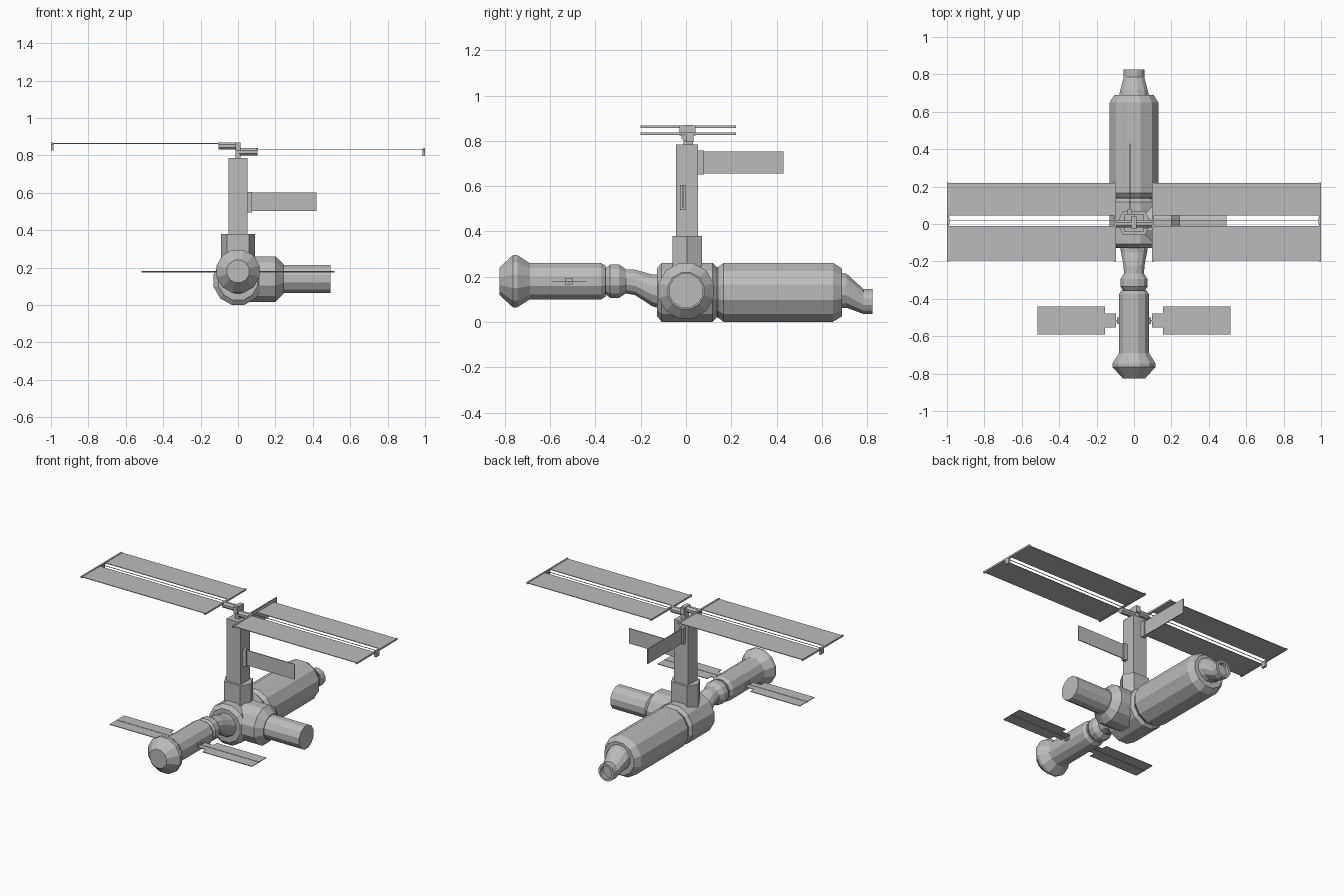
import bpy, bmesh, math
from mathutils import Vector

if "Cube" in bpy.data.objects:
    bpy.data.objects.remove(bpy.data.objects["Cube"])

grey = bpy.data.materials.new("light grey")
grey.diffuse_color = (0.5, 0.5, 0.5, 1)
grey.use_nodes = True
grey.node_tree.nodes["Principled BSDF"].inputs["Base Color"].default_value = grey.diffuse_color


def finish(name, bm):
    bmesh.ops.recalc_face_normals(bm, faces=bm.faces)
    me = bpy.data.meshes.new(name)
    bm.to_mesh(me)
    bm.free()
    me.materials.append(grey)
    ob = bpy.data.objects.new(name, me)
    bpy.context.collection.objects.link(ob)
    return ob


def tube(name, rings, axis="y", n=12):
    """Faceted hull through rings of (position on axis, radius, centre height)."""
    bm = bmesh.new()
    loops = []
    for t, r, cz in rings:
        loop = []
        for i in range(n):
            a = 2 * math.pi * (i + 0.5) / n
            rr = r / math.cos(math.pi / n)
            u, z = rr * math.cos(a), cz + rr * math.sin(a)
            loop.append(bm.verts.new((u, t, z) if axis == "y" else (t, u, z)))
        loops.append(loop)
    for a, b in zip(loops, loops[1:]):
        for i in range(n):
            j = (i + 1) % n
            bm.faces.new((a[i], a[j], b[j], b[i]))
    bm.faces.new(loops[0])
    bm.faces.new(loops[-1])
    return finish(name, bm)


def box(name, x, y, z):
    """Box from (min, max) ranges."""
    bm = bmesh.new()
    bmesh.ops.create_cube(bm, size=1)
    for v in bm.verts:
        v.co = Vector([(r[0] + r[1]) / 2 + c * (r[1] - r[0]) for r, c in zip((x, y, z), v.co)])
    return finish(name, bm)


def prism(name, pts, z0, z1):
    """Vertical prism from an xy outline."""
    bm = bmesh.new()
    face = bm.faces.new([bm.verts.new((x, y, z0)) for x, y in pts])
    ext = bmesh.ops.extrude_face_region(bm, geom=[face])["geom"]
    bmesh.ops.translate(bm, vec=(0, 0, z1 - z0),
                        verts=[g for g in ext if isinstance(g, bmesh.types.BMVert)])
    return finish(name, bm)


def sided(s, a, b):
    return tuple(sorted((s * a, s * b)))


# pressurised modules along the y axis
C = 0.131
tube("front_module", [(-0.825, 0.06, 0.18), (-0.765, 0.115, 0.18), (-0.745, 0.115, 0.18),
                      (-0.69, 0.08, 0.18), (-0.375, 0.08, 0.18), (-0.355, 0.068, 0.18)])
tube("docking_ball", [(-0.36, 0.055, 0.18), (-0.335, 0.073, 0.18),
                      (-0.295, 0.073, 0.18), (-0.265, 0.053, 0.18)])
tube("front_neck", [(-0.27, 0.053, 0.18), (-0.225, 0.056, 0.175),
                    (-0.15, 0.07, 0.14), (-0.12, 0.075, 0.135)])
tube("centre_node", [(-0.128, 0.105, C), (-0.108, 0.13, C), (0.118, 0.13, C), (0.138, 0.11, C)])
tube("node_collar", [(0.13, 0.112, C), (0.155, 0.112, C)])
tube("rear_module", [(0.142, 0.112, C), (0.165, 0.13, C), (0.65, 0.13, C), (0.69, 0.105, C)])
tube("rear_adapter", [(0.68, 0.08, 0.14), (0.71, 0.075, 0.138), (0.785, 0.055, 0.09),
                      (0.825, 0.055, 0.09), (0.825, 0.04, 0.09), (0.80, 0.04, 0.09)])

# side arm on the node
tube("side_node", [(0.0, 0.122, 0.138), (0.2, 0.122, 0.138), (0.242, 0.08, 0.138)], "x")
tube("side_module", [(0.23, 0.075, 0.139), (0.495, 0.075, 0.139)], "x")

# mast and its base
prism("mast_base", [(0.092, 0.005), (0.058, 0.07), (-0.058, 0.07),
                    (-0.092, 0.005), (-0.058, -0.06), (0.058, -0.06)], 0.23, 0.38)
box("mast", (-0.052, 0.05), (-0.044, 0.054), (0.37, 0.785))
box("mast_top_post", (-0.014, 0.014), (-0.012, 0.03), (0.78, 0.87))
box("mast_top_head", (-0.014, 0.014), (-0.028, 0.042), (0.825, 0.868))

# radiators
box("side_radiator_mount", (0.045, 0.076), (-0.026, -0.002), (0.495, 0.605))
box("side_radiator", (0.07, 0.42), (-0.017, -0.011), (0.503, 0.602))
box("rear_radiator_mount", (-0.034, -0.01), (0.05, 0.08), (0.652, 0.757))
box("rear_radiator", (-0.025, -0.019), (0.075, 0.43), (0.656, 0.753))

# large solar wings: the left one sits slightly higher than the right
for s, top, side in ((-1, 0.868, "left"), (1, 0.838, "right")):
    tube(f"{side}_wing_axle", [(s * 0.008, 0.019, top - 0.019), (s * 0.103, 0.019, top - 0.019)], "x", 8)
    box(f"{side}_wing_inner_bar", sided(s, 0.095, 0.107), (-0.2, 0.222), (top - 0.011, top))
    box(f"{side}_wing_outer_bar", sided(s, 0.99, 1.0), (-0.2, 0.222), (top - 0.011, top))
    box(f"{side}_wing_tip_box", sided(s, 0.986, 1.0), (0.0, 0.034), (top - 0.042, top - 0.004))
    box(f"{side}_wing_rod", sided(s, 0.1, 0.99), (0.0155, 0.0185), (top - 0.008, top - 0.005))
    for y, part in (((0.045, 0.22), "rear"), ((-0.195, -0.012), "front")):
        box(f"{side}_wing_{part}_panel", sided(s, 0.1, 0.995), y, (top - 0.007, top - 0.003))

# small solar wings on the front module
for s, side in ((-1, "left"), (1, "right")):
    box(f"{side}_small_rod", sided(s, 0.07, 0.515), (-0.521, -0.513), (0.174, 0.182))
    box(f"{side}_small_root", sided(s, 0.07, 0.09), (-0.535, -0.5), (0.165, 0.193))
    box(f"{side}_small_mount", sided(s, 0.095, 0.158), (-0.553, -0.478), (0.176, 0.18))
    box(f"{side}_small_panel", sided(s, 0.156, 0.515), (-0.592, -0.442), (0.176, 0.18))
